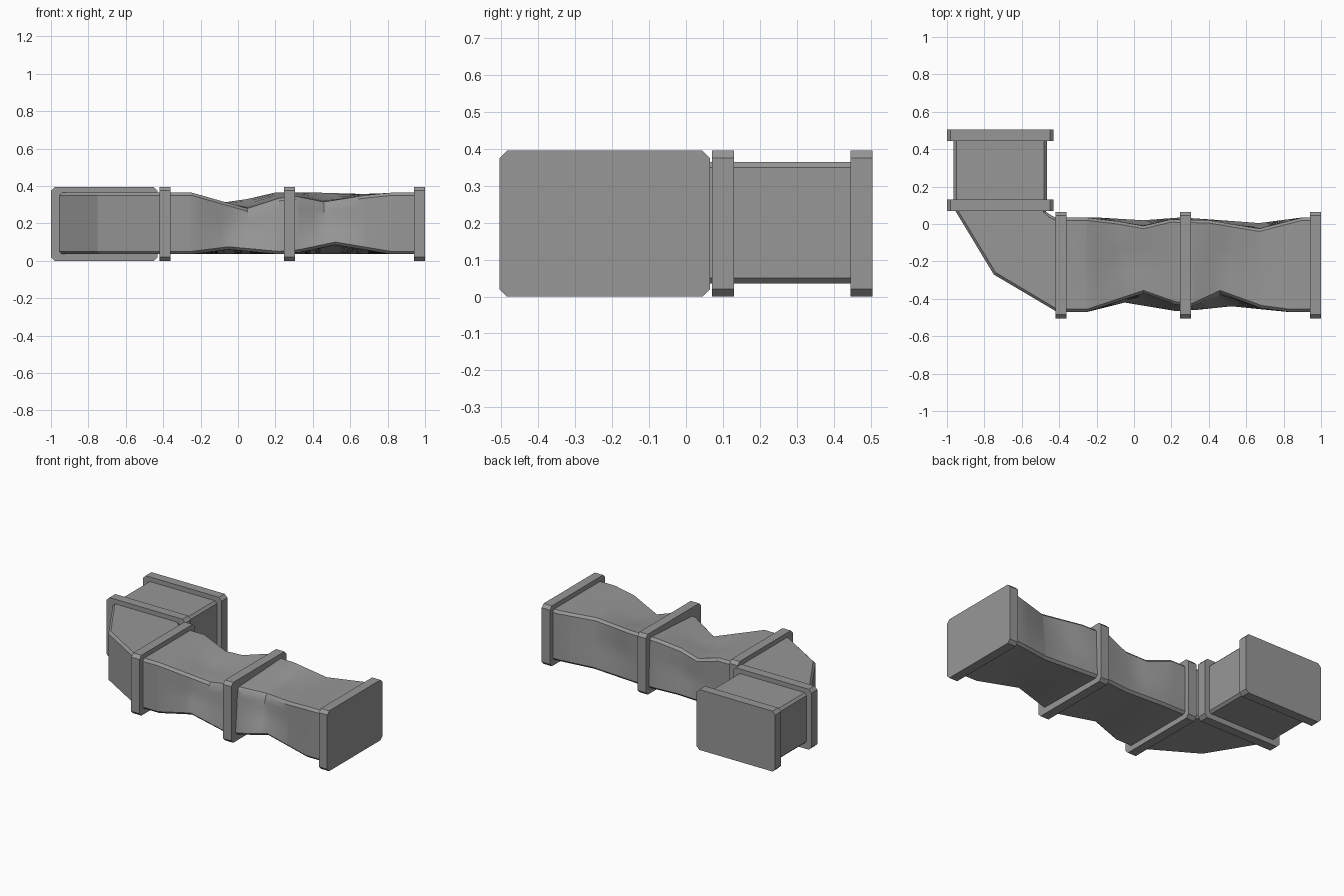
import bpy, bmesh
from math import exp, pi, sin
from mathutils import Vector

cube = bpy.data.objects.get("Cube")
if cube:
    bpy.data.objects.remove(cube, do_unlink=True)

metal = bpy.data.materials.new("duct_grey")
metal.use_nodes = True
grey = (0.31, 0.31, 0.31, 1)
metal.diffuse_color = grey
metal.node_tree.nodes["Principled BSDF"].inputs["Base Color"].default_value = grey

Z0, Z1 = 0.035, 0.365      # duct floor and roof
CHAMFER = 0.015


def loft(name, rings):
    """Skin a row of equal closed rings and cap both ends."""
    bm = bmesh.new()
    rows = [[bm.verts.new(p) for p in ring] for ring in rings]
    n = len(rows[0])
    for a, b in zip(rows, rows[1:]):
        for i in range(n):
            j = (i + 1) % n
            bm.faces.new((a[i], a[j], b[j], b[i]))
    bm.faces.new(rows[0])
    bm.faces.new(rows[-1])
    bmesh.ops.recalc_face_normals(bm, faces=bm.faces)
    mesh = bpy.data.meshes.new(name)
    bm.to_mesh(mesh)
    bm.free()
    mesh.materials.append(metal)
    obj = bpy.data.objects.new(name, mesh)
    bpy.context.collection.objects.link(obj)
    return obj


def ring(p, q, z0=Z0, z1=Z1, c=CHAMFER):
    """Chamfered rectangle standing on the plan line from p to q."""
    p, q = Vector(p), Vector(q)
    d = (q - p).normalized() * c
    plan = [(p + d, z0), (q - d, z0), (q, z0 + c), (q, z1 - c),
            (q - d, z1), (p + d, z1), (p, z1 - c), (p, z0 + c)]
    return [(v.x, v.y, z) for v, z in plan]


# Flanges along the main run and on the side branch
flange = dict(z0=0, z1=0.395, c=0.02)
for name, x in (("elbow_flange", -0.42), ("middle_flange", 0.245), ("end_flange", 0.94)):
    loft(name, [ring((u, -0.505), (u, 0.065), **flange) for u in (x, x + 0.06)])
for name, y in (("branch_flange", 0.07), ("branch_end_flange", 0.445)):
    loft(name, [ring((-1, v), (-0.43, v), **flange) for v in (y, y + 0.06)])

# Straight side branch
loft("branch_duct", [ring((-0.965, v), (-0.465, v)) for v in (0.11, 0.46)])

# Two-piece angled elbow
loft("elbow", [ring((-0.965, 0.09), (-0.465, 0.09)),
               ring((-0.955, 0.07), (-0.47, 0.065)),
               ring((-0.75, -0.27), (-0.445, 0.048)),
               ring((-0.42, -0.465), (-0.42, 0.035)),
               ring((-0.39, -0.47), (-0.39, 0.035))])

# Dents of each long edge: x, inward shift in y, inward shift in z
dents = {
    "front_bottom": [(-0.25, 0, 0), (-0.05, 0.05, 0.025), (0.22, 0.005, 0),
                     (0.33, 0.01, 0.01), (0.52, 0.03, 0.05), (0.82, 0, 0)],
    "back_bottom": [(-0.2, 0, 0), (0.05, 0.015, 0), (0.25, 0, 0),
                    (0.4, 0.01, 0), (0.67, 0.03, 0), (0.9, 0, 0)],
    "back_top": [(-0.26, 0, 0), (-0.09, 0.02, 0.055), (0.05, 0.045, 0.035),
                 (0.2, 0.01, 0), (0.4, 0.015, 0), (0.67, 0.06, 0.008), (0.9, 0, 0)],
    "front_top": [(-0.25, 0, 0), (0.05, 0.1, 0.085), (0.22, 0.04, 0.03),
                  (0.31, 0.03, 0.02), (0.46, 0.1, 0.05), (0.68, 0.02, 0.015),
                  (0.83, 0, 0)],
}


def shift(keys, x):
    for (a, ya, za), (b, yb, zb) in zip(keys, keys[1:]):
        if a <= x <= b:
            t = (x - a) / (b - a)
            return Vector((ya + (yb - ya) * t, za + (zb - za) * t))
    return Vector((0, 0))


def bump(x, centre, width):
    return exp(-((x - centre) / width) ** 2)


def dented_ring(x):
    c = CHAMFER
    fb, bb, bt, ft = (shift(k, x) for k in dents.values())
    fb = Vector((-0.47 + fb.x, Z0 + fb.y))
    bb = Vector((0.035 - bb.x, Z0 + bb.y))
    bt = Vector((0.035 - bt.x, Z1 - bt.y))
    ft = Vector((-0.47 + ft.x, Z1 - ft.y))
    u, w = Vector((c, 0)), Vector((0, c))
    top = 0.02 * bump(x, -0.04, 0.1) + 0.01 * bump(x, 0.48, 0.1)
    side = 0.012 * bump(x, 0, 0.12) + 0.012 * bump(x, 0.5, 0.12)
    # each face: its two ends and how far its middle is pushed in
    faces = [(fb + u, bb - u, Vector((0, 0))),
             (bb + w, bt - w, Vector((-side, 0))),
             (bt - u, ft + u, Vector((0, -top))),
             (ft - w, fb + w, Vector((side, 0)))]
    pts = []
    for a, b, push in faces:
        for i in range(7):
            t = i / 6
            p = a.lerp(b, t) + push * sin(pi * t) ** 2
            pts.append((x, p.x, p.y))
    return pts


# Battered main run, with a ring at every crease
stations = {-0.39, 0.97}
for keys in dents.values():
    stations.update(k[0] for k in keys)
main = loft("dented_duct", [dented_ring(x) for x in sorted(stations)])

# Smooth dented sheet metal, crisp chamfers
bpy.ops.object.select_all(action='DESELECT')
main.select_set(True)
bpy.context.view_layer.objects.active = main
bpy.ops.object.shade_smooth_by_angle(angle=0.6)
